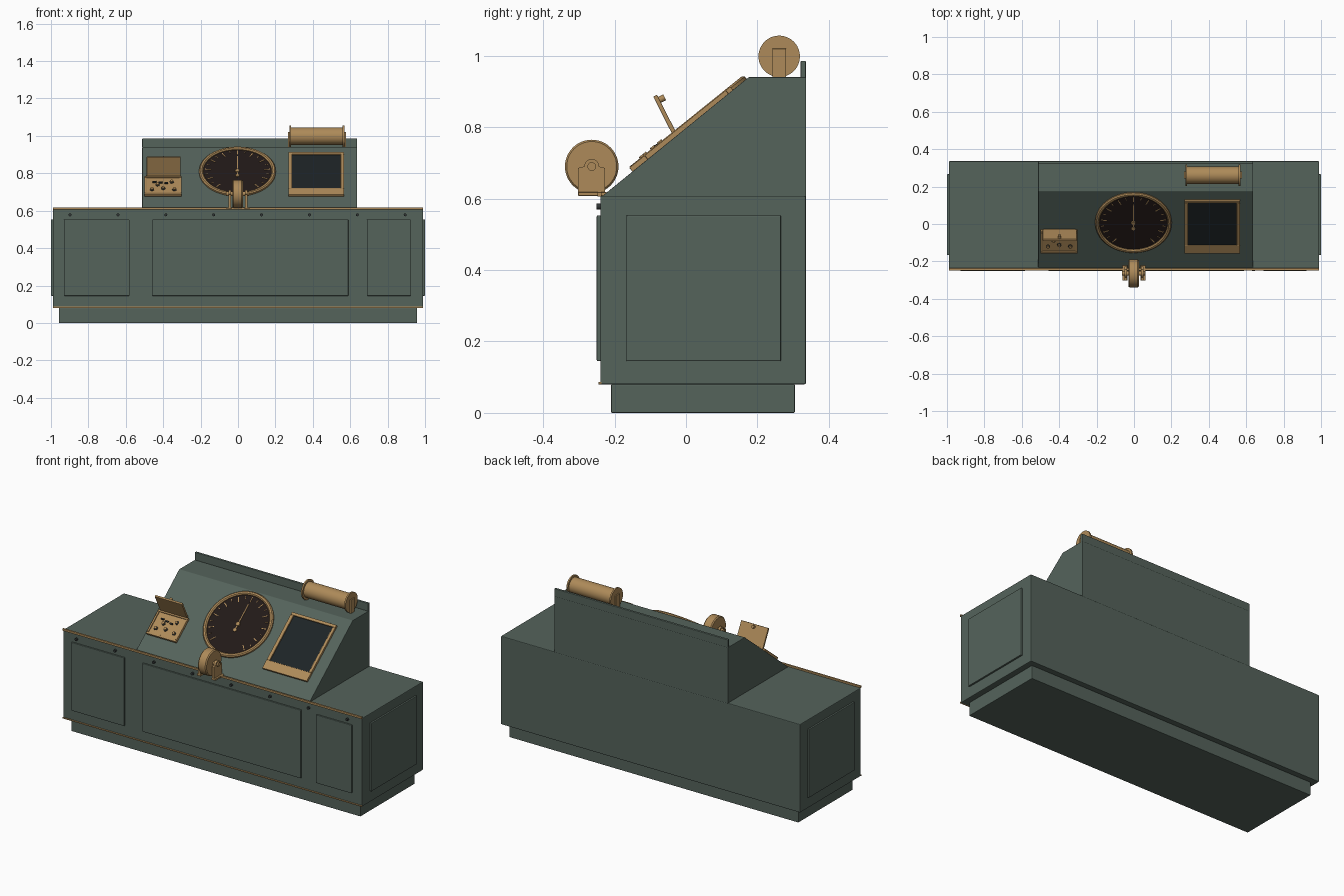
import bpy
import bmesh
from math import radians, pi, sin, cos
from mathutils import Matrix, Vector

if "Cube" in bpy.data.objects:
    bpy.data.objects.remove(bpy.data.objects["Cube"])


def material(name, rgb):
    m = bpy.data.materials.new(name)
    m.use_nodes = True
    m.diffuse_color = (*rgb, 1)
    m.node_tree.nodes["Principled BSDF"].inputs["Base Color"].default_value = (*rgb, 1)
    return m


GREEN = material("green_enamel", (0.09, 0.125, 0.105))
BRASS = material("brass", (0.42, 0.255, 0.1))
BLACK = material("dial_black", (0.016, 0.010, 0.009))
GLASS = material("dark_glass", (0.012, 0.017, 0.019))
STEEL = material("dark_steel", (0.03, 0.035, 0.035))
WORLD = Matrix.Identity(4)
# Frame lying on the sloping face: x across, y up the slope, z outward
SLOPE = Matrix.Translation((0, 0.01, 0.807)) @ Matrix.Rotation(radians(38.8), 4, 'X')


def finish(name, bm, mat, frame=WORLD, bevel=0, smooth=False):
    bmesh.ops.recalc_face_normals(bm, faces=bm.faces)
    mesh = bpy.data.meshes.new(name)
    bm.to_mesh(mesh)
    bm.free()
    obj = bpy.data.objects.new(name, mesh)
    bpy.context.collection.objects.link(obj)
    obj.matrix_world = frame
    mesh.materials.append(mat)
    if bevel:
        mod = obj.modifiers.new("Bevel", 'BEVEL')
        mod.width = bevel
        mod.segments = 2
    if smooth:
        bpy.ops.object.select_all(action='DESELECT')
        obj.select_set(True)
        bpy.context.view_layer.objects.active = obj
        bpy.ops.object.shade_smooth_by_angle(angle=radians(35))
    return obj


def box(name, xs, ys, zs, mat=GREEN, frame=WORLD, bevel=0.0):
    bm = bmesh.new()
    bmesh.ops.create_cube(bm, size=1)
    for v in bm.verts:
        for i, (lo, hi) in enumerate((xs, ys, zs)):
            v.co[i] = lo + (v.co[i] + 0.5) * (hi - lo)
    return finish(name, bm, mat, frame, bevel)


def lathe(name, profile, mat, frame=WORLD, steps=48):
    """Spin a closed (radius, height) profile about local z."""
    bm = bmesh.new()
    verts = [bm.verts.new((r, 0, h)) for r, h in profile]
    edges = [bm.edges.new((a, b)) for a, b in zip(verts, verts[1:] + verts[:1])]
    bmesh.ops.spin(bm, geom=verts + edges, cent=(0, 0, 0), axis=(0, 0, 1),
                   angle=2 * pi, steps=steps, use_duplicate=False)
    bmesh.ops.remove_doubles(bm, verts=bm.verts, dist=1e-5)
    return finish(name, bm, mat, frame, smooth=True)


def disc(name, radius, lo, hi, mat, frame=WORLD, steps=32):
    return lathe(name, [(0, lo), (radius, lo), (radius, hi), (0, hi)], mat, frame, steps)


def along_x(x, y, z):
    return Matrix.Translation((x, y, z)) @ Matrix.Rotation(pi / 2, 4, 'Y')


def extrude_profile(name, points, x0, x1, mat, bevel=0.0):
    """Extrude a (y, z) outline along x."""
    bm = bmesh.new()
    face = bm.faces.new([bm.verts.new((x0, y, z)) for y, z in points])
    moved = bmesh.ops.extrude_face_region(bm, geom=[face])["geom"]
    bmesh.ops.translate(bm, vec=(x1 - x0, 0, 0),
                        verts=[g for g in moved if isinstance(g, bmesh.types.BMVert)])
    return finish(name, bm, mat, bevel=bevel)


# Cabinet, plinth and sloping console
box("plinth", (-0.957, 0.957), (-0.21, 0.305), (0, 0.08), bevel=0.003)
box("cabinet", (-0.99, 0.99), (-0.24, 0.336), (0.08, 0.608), bevel=0.004)
extrude_profile("console", [(-0.237, 0.605), (0.175, 0.94), (0.336, 0.94), (0.336, 0.605)],
                -0.512, 0.637, GREEN, 0.002)
box("back_lip", (-0.512, 0.637), (0.321, 0.336), (0.938, 0.986), bevel=0.003)

# Raised panels on front and ends
for label, xs in (("right", (-0.93, -0.58)), ("middle", (-0.46, 0.59)), ("left", (0.69, 0.925))):
    box(f"front_panel_{label}", xs, (-0.25, -0.238), (0.145, 0.553), bevel=0.003)
for label, s in (("left", 1), ("right", -1)):
    box(f"end_panel_{label}", sorted((s * 0.985, s)), (-0.167, 0.266), (0.145, 0.553), bevel=0.003)

# Brass edging and front rivets
box("top_trim", (-0.99, 0.99), (-0.248, -0.236), (0.606, 0.618), BRASS, bevel=0.002)
box("bottom_trim", (-0.99, 0.99), (-0.245, -0.236), (0.08, 0.087), BRASS, bevel=0.001)
for i in range(8):
    disc(f"rivet_{i + 1}", 0.008, 0, 0.013, STEEL, Matrix.Translation((-0.898 + i * 0.256, -0.238, 0.578))
         @ Matrix.Rotation(pi / 2, 4, 'X'), 16)

# Round gauge
GAUGE = SLOPE @ Matrix.Translation((-0.003, 0, 0))
lathe("gauge_bezel", [(0.183, -0.004), (0.205, -0.004), (0.205, 0.008), (0.199, 0.014),
                      (0.189, 0.014), (0.183, 0.008)], BRASS, GAUGE, 64)
disc("gauge_face", 0.185, -0.003, 0.004, BLACK, GAUGE, 64)
for i in range(21):
    tick_frame = GAUGE @ Matrix.Rotation(radians(-140 + 14 * i), 4, 'Z')
    inner, half = (0.142, 0.0025) if i % 2 == 0 else (0.158, 0.0015)
    box(f"gauge_tick_{i + 1}", (-half, half), (inner, 0.174), (0.003, 0.006), BRASS, tick_frame)
box("gauge_needle", (-0.003, 0.003), (-0.035, 0.125), (0.006, 0.009), BRASS, GAUGE)
disc("needle_hub", 0.012, 0.003, 0.013, BRASS, GAUGE)
disc("needle_counterweight", 0.010, 0.005, 0.010, BRASS, GAUGE @ Matrix.Translation((0, -0.038, 0)))

# Viewing screen and its frame
box("screen_glass", (0.285, 0.555), (-0.16, 0.145), (-0.003, 0.005), GLASS, SLOPE)
for label, xs, ys in (("bottom", (0.27, 0.566), (-0.207, -0.152)), ("top", (0.27, 0.566), (0.139, 0.156)),
                      ("right", (0.27, 0.29), (-0.152, 0.139)), ("left", (0.549, 0.566), (-0.152, 0.139))):
    box(f"screen_frame_{label}", xs, ys, (-0.003, 0.012), BRASS, SLOPE, 0.002)

# Small control tray with raised lid
box("control_plate", (-0.5, -0.302), (-0.205, -0.05), (-0.003, 0.008), BRASS, SLOPE, 0.002)
for label, xs, ys in (("bottom", (-0.5, -0.302), (-0.205, -0.193)), ("top", (-0.5, -0.302), (-0.062, -0.05)),
                      ("right", (-0.5, -0.489), (-0.193, -0.062)), ("left", (-0.313, -0.302), (-0.193, -0.062))):
    box(f"control_rim_{label}", xs, ys, (0.006, 0.014), BRASS, SLOPE, 0.002)
for i, (x, y) in enumerate(((-0.46, -0.16), (-0.43, -0.12), (-0.40, -0.15), (-0.355, -0.095), (-0.34, -0.16))):
    spot = SLOPE @ Matrix.Translation((x, y, 0))
    disc(f"control_socket_{i + 1}", 0.012, 0.006, 0.010, STEEL, spot, 16)
    disc(f"control_knob_{i + 1}", 0.008, 0.006, 0.018, BRASS, spot, 16)
for i in range(3):
    box(f"control_lever_{i + 1}", (-0.457 + 0.032 * i, -0.437 + 0.032 * i), (-0.102, -0.094),
        (0.006, 0.016), STEEL, SLOPE @ Matrix.Translation((0, -0.006 * i, 0)), 0.001)
LID = Matrix.Translation((-0.398, -0.033, 0.783)) @ Matrix.Rotation(0.47, 4, 'X')
box("tray_lid", (-0.09, 0.09), (-0.006, 0.006), (0, 0.118), BRASS, LID, 0.002)
disc("lid_knob", 0.009, 0, 0.022, BRASS, LID @ Matrix.Translation((0, 0, 0.102))
     @ Matrix.Rotation(-pi / 2, 4, 'X'), 16)
disc("lid_hinge", 0.006, -0.085, 0.085, BRASS, along_x(-0.398, -0.033, 0.786), 16)

# Hand wheel in its cradle
WHEEL_Y, WHEEL_Z = -0.264, 0.69
lathe("hand_wheel", [(0, -0.028), (0.07, -0.028), (0.075, -0.022), (0.075, 0.022),
                     (0.07, 0.028), (0, 0.028)], BRASS, along_x(-0.002, WHEEL_Y, WHEEL_Z))
disc("wheel_axle", 0.012, -0.062, 0.062, BRASS, along_x(-0.002, WHEEL_Y, WHEEL_Z))
arch = [(WHEEL_Y + 0.021 * cos(pi * i / 10), WHEEL_Z + 0.021 * sin(pi * i / 10)) for i in range(11)]
for label, s in (("left", 1), ("right", -1)):
    x0, x1 = sorted((s * 0.038, s * 0.052))
    extrude_profile(f"wheel_bracket_{label}", [(-0.302, 0.612), (-0.227, 0.612), (-0.227, 0.686)]
                    + arch + [(-0.302, 0.686)], x0, x1, BRASS)
    x0, x1 = sorted((s * 0.036, s * 0.062))
    box(f"wheel_foot_{label}", (x0, x1), (-0.302, -0.222), (0.608, 0.618), BRASS, bevel=0.001)

# Paper roller on the top ledge
ROLL = Vector((0.422, 0.261, 0.9985))
disc("roller_drum", 0.046, -0.146, 0.146, BRASS, along_x(*ROLL), 48)
for label, s in (("left", 1), ("right", -1)):
    lo, hi = sorted((s * 0.138, s * 0.147))
    disc(f"roller_flange_{label}", 0.058, lo, hi, BRASS, along_x(*ROLL), 48)
    x0, x1 = sorted((ROLL.x + s * 0.147, ROLL.x + s * 0.155))
    box(f"roller_bracket_{label}", (x0, x1), (0.242, 0.28), (0.938, 1.02), BRASS, bevel=0.001)
